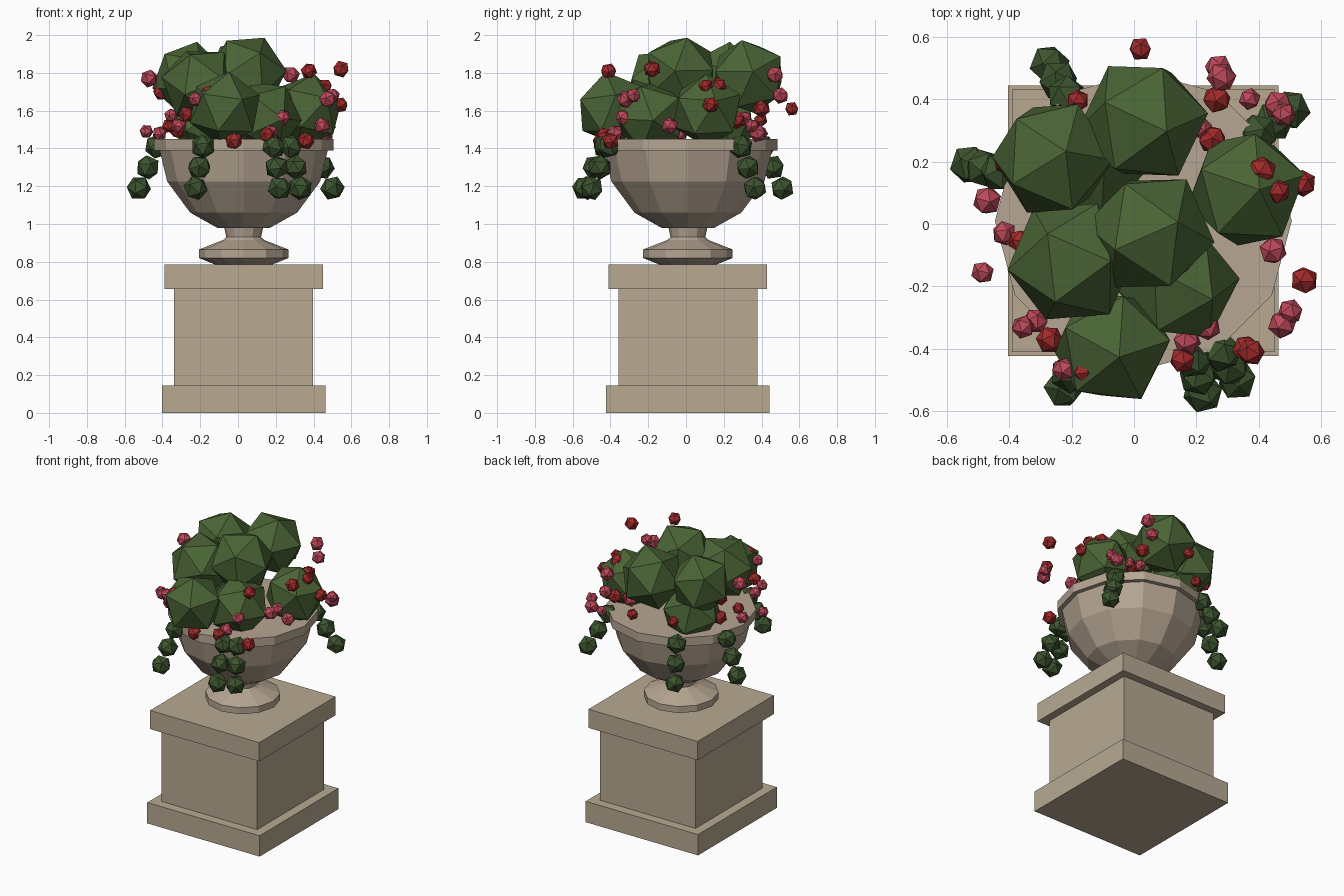
import bpy
import bmesh
import math
import random
from mathutils import Vector, Euler, Matrix

random.seed(4)
if "Cube" in bpy.data.objects:
    bpy.data.objects.remove(bpy.data.objects["Cube"], do_unlink=True)

CENTRE = Vector((0.03, 0.01, 0))


def make_material(name, rgb):
    mat = bpy.data.materials.new(name)
    mat.use_nodes = True
    colour = (*rgb, 1)
    mat.diffuse_color = colour
    node = next(n for n in mat.node_tree.nodes if n.type == "BSDF_PRINCIPLED")
    node.inputs["Base Color"].default_value = colour
    return mat


plinth_stone = make_material("plinth stone", (0.48, 0.40, 0.29))
urn_stone = make_material("urn stone", (0.47, 0.38, 0.29))
leaf_green = make_material("leaf green", (0.068, 0.128, 0.036))
vine_green = make_material("vine green", (0.045, 0.088, 0.027))
petal_pink = make_material("petal pink", (0.50, 0.065, 0.10))
petal_red = make_material("petal red", (0.36, 0.023, 0.023))


def finish(name, bm, mat):
    """Turn a bmesh into a flat-shaded object of one colour."""
    bmesh.ops.recalc_face_normals(bm, faces=bm.faces)
    mesh = bpy.data.meshes.new(name)
    bm.to_mesh(mesh)
    bm.free()
    mesh.materials.append(mat)
    obj = bpy.data.objects.new(name, mesh)
    bpy.context.collection.objects.link(obj)
    return obj


def block(name, width, bottom, top):
    """Square block of the plinth."""
    bm = bmesh.new()
    place = Matrix.Translation(CENTRE + Vector((0, 0, (bottom + top) / 2)))
    size = Matrix.Diagonal((width, width, top - bottom, 1))
    bmesh.ops.create_cube(bm, size=1, matrix=place @ size)
    finish(name, bm, plinth_stone)


def lathe(name, profile, sides, mat):
    """Closed turned solid from (radius, height) rings."""
    bm = bmesh.new()
    rings = []
    for radius, z in profile:
        ring = []
        for i in range(sides):
            a = math.tau * i / sides
            offset = Vector((radius * math.cos(a), radius * math.sin(a), z))
            ring.append(bm.verts.new(CENTRE + offset))
        rings.append(ring)
    for low, high in zip(rings, rings[1:]):
        for i in range(sides):
            j = (i + 1) % sides
            bm.faces.new((low[i], low[j], high[j], high[i]))
    bm.faces.new(rings[0])
    bm.faces.new(rings[-1])
    finish(name, bm, mat)


def balls(name, items, mat):
    """Faceted twenty-sided balls, each turned at random."""
    bm = bmesh.new()
    for centre, radius in items:
        turn = Euler([random.uniform(0, math.tau) for _ in range(3)])
        place = Matrix.Translation(centre) @ turn.to_matrix().to_4x4()
        bmesh.ops.create_icosphere(bm, subdivisions=1, radius=radius, matrix=place)
    finish(name, bm, mat)


# Square plinth
block("plinth_base", 0.866, 0, 0.145)
block("plinth_shaft", 0.735, 0.145, 0.655)
block("plinth_cap", 0.84, 0.655, 0.785)

# Turned urn
lathe("urn_foot", [(0.15, 0.785), (0.237, 0.82), (0.237, 0.865), (0.11, 0.915),
                   (0.092, 0.93), (0.105, 0.99)], 12, urn_stone)
lathe("urn_bowl", [(0.14, 0.98), (0.283, 1.06), (0.405, 1.225), (0.445, 1.39)],
      12, urn_stone)
lathe("urn_rim", [(0.475, 1.39), (0.475, 1.45)], 12, urn_stone)

# Bushy foliage clumps
clumps = [
    ("top", (0.05, -0.03, 1.80), 0.21),
    ("back", (0.03, 0.33, 1.78), 0.21),
    ("back_right", (-0.26, 0.21, 1.77), 0.20),
    ("front_right", (-0.20, -0.12, 1.74), 0.21),
    ("front", (-0.07, -0.39, 1.61), 0.20),
    ("left", (0.36, 0.11, 1.60), 0.20),
    ("front_left", (0.14, -0.19, 1.57), 0.20),
    ("low_back", (-0.17, 0.18, 1.54), 0.20),
]
for label, centre, radius in clumps:
    balls("foliage_" + label, [(centre, radius)], leaf_green)

# Vines hanging over the rim, each a chain of three leaf balls
vines = [
    ((-0.43, 0.165), (-0.525, 0.19)),
    ((-0.215, 0.41), (-0.27, 0.51)),
    ((0.395, 0.29), (0.50, 0.365)),
    ((-0.185, -0.43), (-0.225, -0.525)),
    ((0.19, -0.43), (0.22, -0.54)),
    ((0.28, -0.41), (0.33, -0.50)),
]
for number, (start, end) in enumerate(vines, 1):
    top, tip = Vector((*start, 1.41)), Vector((*end, 1.19))
    chain = [(top.lerp(tip, step / 2), 0.066) for step in range(3)]
    balls(f"hanging_vine_{number}", chain, vine_green)

# Blossoms around the foliage
pink_spots = [
    (.27, .50, 1.68), (.28, .47, 1.79), (.37, .40, 1.48), (.48, .35, 1.52),
    (.46, .38, 1.48), (.445, -.085, 1.52), (.50, -.28, 1.68), (.475, -.32, 1.66),
    (.235, -.33, 1.565), (.17, -.375, 1.48), (-.225, -.465, 1.66),
    (-.355, -.33, 1.575), (-.315, -.31, 1.52), (-.485, -.155, 1.49),
    (-.415, -.03, 1.48), (-.47, .075, 1.77), (.21, .31, 1.56),
]
red_spots = [
    (.02, .56, 1.61), (.265, .40, 1.61), (.25, .27, 1.55), (.41, .17, 1.73),
    (.46, .105, 1.73), (.54, .13, 1.63), (.545, -.18, 1.82), (.375, -.41, 1.81),
    (.36, -.40, 1.44), (.155, -.435, 1.47), (-.155, -.47, 1.69),
    (-.27, -.37, 1.58), (-.365, -.055, 1.52), (-.405, .20, 1.70),
    (-.32, .085, 1.50), (-.18, .395, 1.55), (-.02, -.45, 1.44),
]
for name, spots, mat in (("pink_blossoms", pink_spots, petal_pink),
                         ("red_blossoms", red_spots, petal_red)):
    balls(name, [(spot, random.uniform(0.036, 0.049)) for spot in spots], mat)
